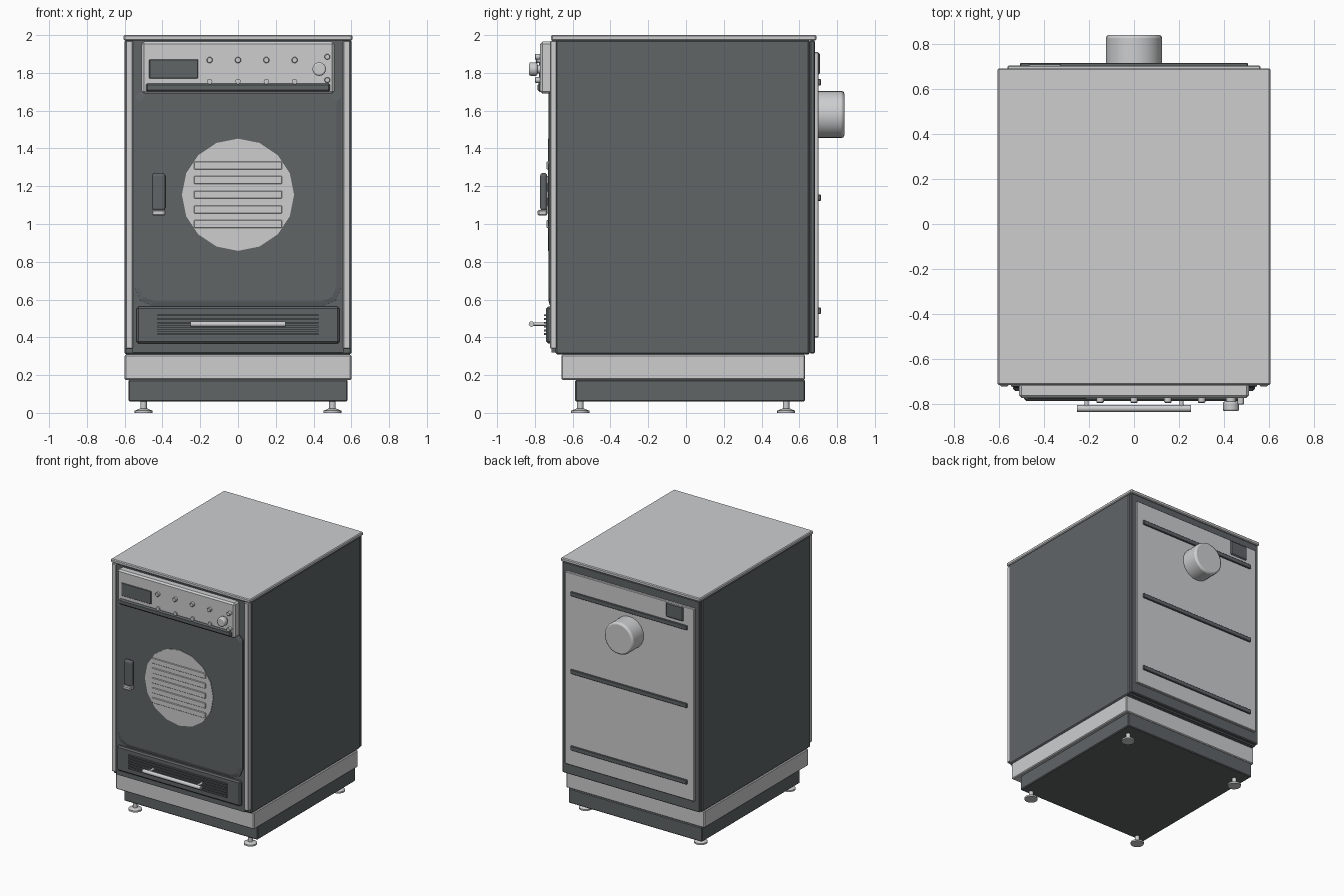
import bpy
import bmesh
import math
from mathutils import Matrix, Vector

old = bpy.data.objects.get("Cube")
if old:
    bpy.data.objects.remove(old, do_unlink=True)


def material(name, rgb):
    m = bpy.data.materials.new(name)
    m.use_nodes = True
    m.diffuse_color = (*rgb, 1)
    m.node_tree.nodes["Principled BSDF"].inputs["Base Color"].default_value = (*rgb, 1)
    return m


LIGHT = material("light grey", (0.61, 0.615, 0.625))
DARK = material("dark slate", (0.115, 0.128, 0.134))


def finish(name, bm, mat, bevel=0, segments=1, smooth=False):
    bmesh.ops.recalc_face_normals(bm, faces=bm.faces)
    mesh = bpy.data.meshes.new(name)
    bm.to_mesh(mesh)
    bm.free()
    mesh.materials.append(mat)
    ob = bpy.data.objects.new(name, mesh)
    bpy.context.collection.objects.link(ob)
    if bevel:
        mod = ob.modifiers.new("rounded edges", "BEVEL")
        mod.width, mod.segments = bevel, segments
        mod.limit_method, mod.angle_limit = "ANGLE", math.radians(40)
    if smooth:
        bpy.ops.object.select_all(action="DESELECT")
        ob.select_set(True)
        bpy.context.view_layer.objects.active = ob
        bpy.ops.object.shade_smooth_by_angle(angle=math.radians(40))
    return ob


def box(name, x, y, z, mat, bevel=0, segments=1):
    """Box from (min, max) pairs."""
    bm = bmesh.new()
    size = Vector((x[1] - x[0], y[1] - y[0], z[1] - z[0]))
    mid = Vector((x[0] + x[1], y[0] + y[1], z[0] + z[1])) / 2
    bmesh.ops.create_cube(bm, size=1, matrix=Matrix.Translation(mid) @ Matrix.Diagonal((*size, 1)))
    return finish(name, bm, mat, bevel, segments)


def rod(name, start, end, r1, mat, r2=None, sides=16, bevel=0, segments=1, smooth=True):
    """Cylinder or cone between two points."""
    a, b = Vector(start), Vector(end)
    turn = (b - a).to_track_quat("Z", "Y").to_matrix().to_4x4()
    bm = bmesh.new()
    bmesh.ops.create_cone(bm, cap_ends=True, segments=sides, radius1=r1,
                          radius2=r1 if r2 is None else r2, depth=(b - a).length,
                          matrix=Matrix.Translation((a + b) / 2) @ turn)
    return finish(name, bm, mat, bevel, segments, smooth)


# Cabinet, top and base
box("cabinet", (-0.6, 0.6), (-0.69, 0.655), (0.31, 1.975), DARK, 0.008)
box("back_rim", (-0.597, 0.597), (0.655, 0.683), (0.315, 1.972), DARK, 0.006)
box("worktop", (-0.605, 0.605), (-0.714, 0.69), (1.972, 2.0), LIGHT, 0.006)
box("base_upper", (-0.6, 0.6), (-0.66, 0.63), (0.175, 0.308), LIGHT, 0.006)
box("base_lower", (-0.58, 0.58), (-0.587, 0.63), (0.06, 0.175), DARK, 0.006)

# Feet
for sx, x in (("right", -0.5), ("left", 0.5)):
    for sy, y in (("front", -0.56), ("back", 0.53)):
        rod(f"{sy}_{sx}_foot_pad", (x, y, 0), (x, y, 0.012), 0.048, LIGHT)
        rod(f"{sy}_{sx}_foot_cone", (x, y, 0.012), (x, y, 0.022), 0.046, LIGHT, 0.022)
        rod(f"{sy}_{sx}_foot_stem", (x, y, 0.02), (x, y, 0.065), 0.017, LIGHT)

# Front frame: dark fascia between light uprights
box("front_fascia", (-0.558, 0.558), (-0.712, -0.685), (0.32, 1.972), DARK)
for side, s in (("right", -1), ("left", 1)):
    box(f"{side}_upright", sorted((s * 0.557, s * 0.594)), (-0.72, -0.685), (0.34, 1.97), LIGHT, 0.004)

# Door: chamfered outline with a sloping rim
def outline(bm, hx, z0, z1, top, bottom, y):
    pts = [(-hx, z0 + bottom), (-hx + bottom * 0.3, z0 + bottom * 0.3), (-hx + bottom, z0),
           (hx - bottom, z0), (hx - bottom * 0.3, z0 + bottom * 0.3), (hx, z0 + bottom),
           (hx, z1 - top), (hx - top, z1), (-hx + top, z1), (-hx, z1 - top)]
    return [bm.verts.new((x, y, z)) for x, z in pts]


bm = bmesh.new()
rings = [outline(bm, 0.545, 0.567, 1.71, 0.04, 0.09, -0.705),
         outline(bm, 0.545, 0.567, 1.71, 0.04, 0.09, -0.72),
         outline(bm, 0.522, 0.59, 1.69, 0.04, 0.08, -0.727)]
bm.faces.new(rings[0])
bm.faces.new(rings[-1])
for r, q in zip(rings, rings[1:]):
    for i in range(len(r)):
        j = (i + 1) % len(r)
        bm.faces.new((r[i], r[j], q[j], q[i]))
finish("door", bm, DARK)

# Porthole with louvres
rod("porthole", (0, -0.715, 1.155), (0, -0.731, 1.155), 0.297, LIGHT, smooth=False)
for i in range(5):
    z = 1.0 + i * 0.0775
    box(f"porthole_louvre_{i + 1}", (-0.232, 0.232), (-0.738, -0.72), (z - 0.021, z + 0.021), LIGHT, 0.003)

# Door handle
box("door_handle", (-0.455, -0.385), (-0.772, -0.735), (1.07, 1.27), DARK, 0.015, 3)
box("door_handle_mount", (-0.44, -0.4), (-0.75, -0.72), (1.08, 1.24), DARK)
box("door_handle_tip", (-0.455, -0.385), (-0.785, -0.735), (1.045, 1.075), LIGHT, 0.006)

# Control panel
box("control_panel", (-0.51, 0.51), (-0.772, -0.705), (1.69, 1.965), LIGHT, 0.012)
box("display", (-0.47, -0.212), (-0.777, -0.765), (1.77, 1.872), DARK, 0.003)
box("panel_grip", (-0.488, 0.488), (-0.785, -0.76), (1.7, 1.745), DARK, 0.01)
for i in range(4):
    x = -0.15 + i * 0.15
    rod(f"upper_button_{i + 1}", (x, -0.765, 1.868), (x, -0.793, 1.868), 0.016, LIGHT, bevel=0.003)
    rod(f"lower_button_{i + 1}", (x, -0.765, 1.755), (x, -0.782, 1.755), 0.014, LIGHT)
for i, z in enumerate((1.762, 1.885)):
    rod(f"side_button_{i + 1}", (0.473, -0.765, z), (0.473, -0.8, z), 0.015, LIGHT, bevel=0.003)
rod("knob_neck", (0.43, -0.765, 1.82), (0.43, -0.79, 1.82), 0.022, LIGHT)
rod("knob", (0.43, -0.787, 1.82), (0.43, -0.83, 1.82), 0.036, LIGHT, bevel=0.008, segments=2)

# Lower service drawer with vents and pull bar
box("drawer", (-0.537, 0.537), (-0.74, -0.705), (0.367, 0.562), DARK, 0.01)
for i in range(6):
    z = 0.417 + i * 0.02
    box(f"drawer_vent_{i + 1}", (-0.427, 0.427), (-0.751, -0.735), (z - 0.005, z + 0.005), DARK)
rod("drawer_pull", (-0.252, -0.818, 0.47), (0.252, -0.818, 0.47), 0.015, LIGHT, sides=12)
for side, x in (("right", -0.21), ("left", 0.21)):
    rod(f"{side}_pull_post", (x, -0.735, 0.47), (x, -0.815, 0.47), 0.009, LIGHT, sides=12)

# Back panel with ribs, rating plate and exhaust duct
box("back_panel", (-0.56, 0.56), (0.675, 0.702), (0.4, 1.91), LIGHT, 0.004)
for i, z in enumerate((0.54, 1.14, 1.75)):
    box(f"back_rib_{i + 1}", (-0.505, 0.505), (0.695, 0.714), (z - 0.017, z + 0.017), DARK, 0.003)
box("rating_plate", (-0.47, -0.32), (0.695, 0.71), (1.79, 1.905), DARK, 0.008)
rod("exhaust_duct", (0, 0.69, 1.58), (0, 0.838, 1.58), 0.125, LIGHT, sides=24, bevel=0.014, segments=2)
